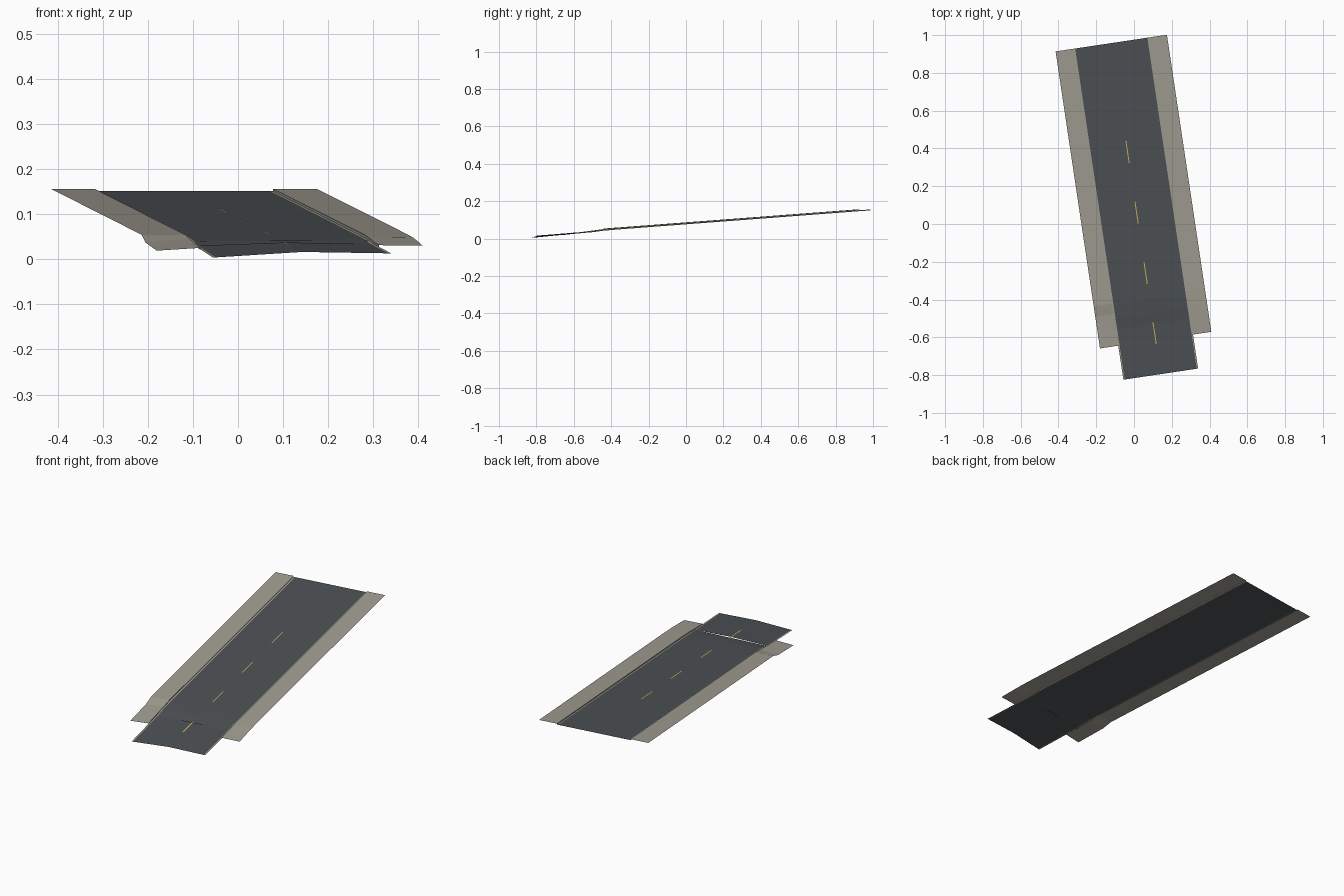
import bpy
import math
from mathutils import Matrix

if "Cube" in bpy.data.objects:
    bpy.data.objects.remove(bpy.data.objects["Cube"])

# The road runs along its own axis, turned slightly from +y
TURN = Matrix.Rotation(math.radians(8.5), 4, 'Z')
MID, ROAD, KERB, OUTER = 0.0225, 0.193, 0.200, 0.298


def paint(name, rgb):
    m = bpy.data.materials.new(name)
    m.diffuse_color = (*rgb, 1)
    m.use_nodes = True
    m.node_tree.nodes["Principled BSDF"].inputs["Base Color"].default_value = m.diffuse_color
    return m


asphalt = paint("asphalt", (0.075, 0.083, 0.09))
concrete = paint("concrete", (0.36, 0.345, 0.29))
yellow = paint("yellow_paint", (0.62, 0.46, 0.12))


def loft(name, offsets, stations, mat):
    """Sheet through cross-sections: stations = [(v, (z per offset))]."""
    n = len(offsets)
    verts = [TURN @ Matrix.Translation((MID + u, v, z)).translation
             for v, zs in stations for u, z in zip(offsets, zs)]
    faces = []
    for r in range(len(stations) - 1):
        for c in range(n - 1):
            a = r * n + c
            faces.append((a, a + 1, a + n + 1, a + n))
    me = bpy.data.meshes.new(name)
    me.from_pydata(verts, [], faces)
    me.materials.append(mat)
    ob = bpy.data.objects.new(name, me)
    bpy.context.collection.objects.link(ob)
    return ob


# Road heights at left edge, crown and right edge, from near to far
ramp = [(-0.54, (0.029, 0.0315, 0.034)), (-0.48, (0.040, 0.041, 0.042)),
        (-0.41, (0.048, 0.048, 0.048)), (0.965, (0.151, 0.151, 0.151))]
apron = [(-0.807, (0.004, 0.016, 0.013)), (-0.54, (0.030, 0.037, 0.034))]

# Straight main deck and crowned approach slab, each with gutter strips
for part, rows in (("main_road", ramp), ("approach_road", apron)):
    loft(part, (-ROAD, 0, ROAD), rows, asphalt)
    for side, i in (("left", 0), ("right", 2)):
        s = i - 1
        us = sorted((s * ROAD, s * KERB))
        loft(f"{part}_{side}_gutter", us,
             [(v, (z[i], z[i])) for v, z in rows], concrete)

# Pavements: outer edge, inner edge, then kerb face down to the gutter
left = [(-0.625, (0.019, 0.025, 0.021)), (-0.54, (0.028, 0.035, 0.029)),
        (-0.455, (0.037, 0.046, 0.042)), (-0.40, (0.054, 0.054, 0.049)),
        (0.965, (0.156, 0.156, 0.151))]
right = [(-0.625, (0.030, 0.031, 0.027)), (-0.54, (0.041, 0.039, 0.034)),
         (-0.48, (0.048, 0.047, 0.042)), (-0.41, (0.054, 0.054, 0.048)),
         (0.965, (0.156, 0.156, 0.151))]
loft("left_pavement", (-OUTER, -KERB, -KERB), left, concrete)
loft("right_pavement", (KERB, KERB, OUTER),
     [(v, z[::-1]) for v, z in right], concrete)


# Painted lane dashes lying just above the crown
def crown(v):
    rows = apron if v < -0.54 else ramp
    for (v0, z0), (v1, z1) in zip(rows, rows[1:]):
        if v <= v1:
            return z0[1] + (z1[1] - z0[1]) * (v - v0) / (v1 - v0) + 0.0008


for i in range(4):
    end = 0.442 - 0.324 * i
    start = end - 0.118
    cuts = [start, end] if i < 3 else [start, -0.541, end]
    loft(f"lane_dash_{i + 1}", (-0.0025, 0.0025),
         [(v, (crown(v),) * 2) for v in cuts], yellow)
